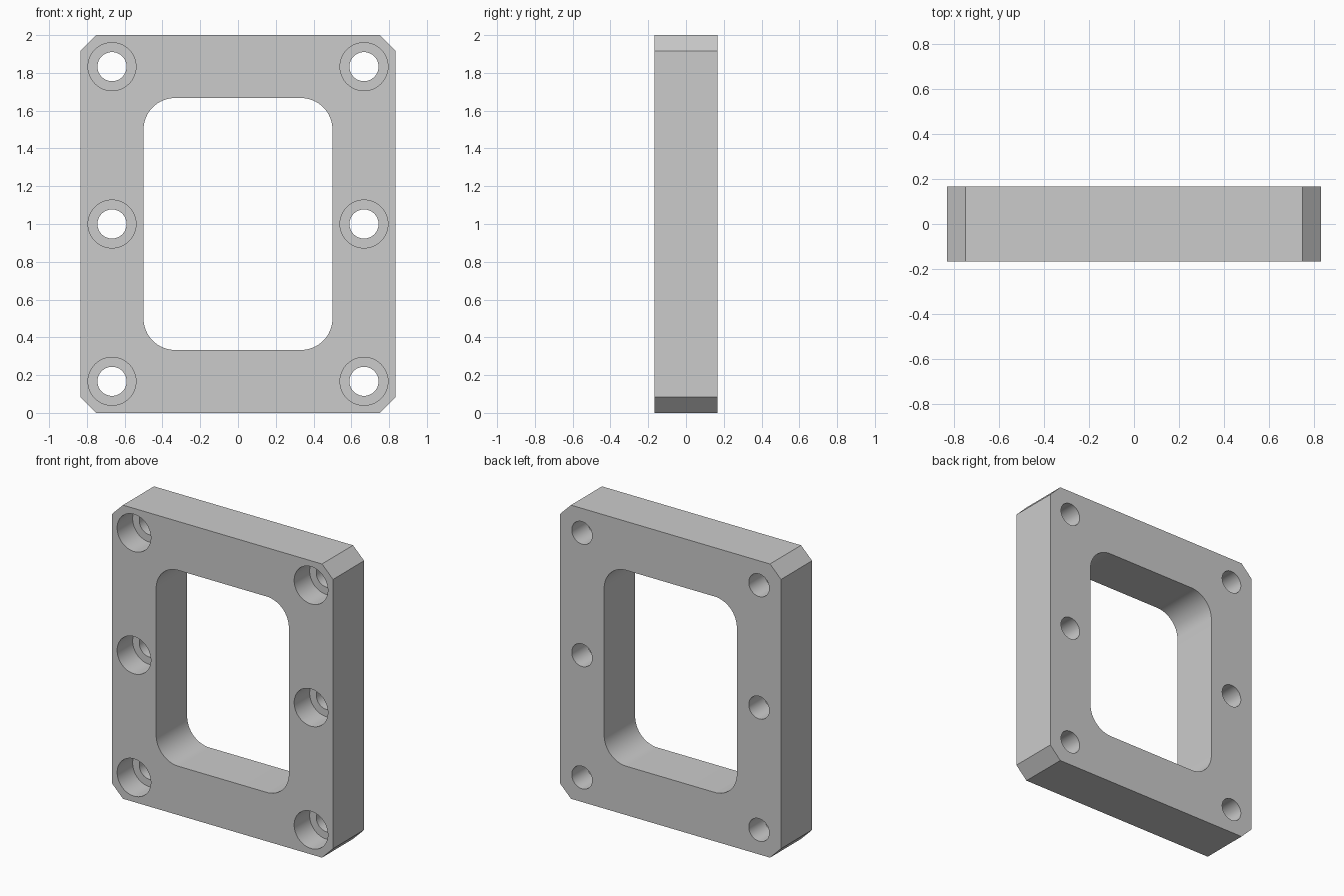
import bpy, bmesh
from math import cos, sin, pi, radians

if "Cube" in bpy.data.objects:
    bpy.data.objects.remove(bpy.data.objects["Cube"])

HALF_W, HEIGHT, HALF_T = 0.833, 2.0, 0.167
CHAMFER = 0.083


def prism(name, points, y0, y1):
    """Extrude an (x, z) outline from y0 to y1."""
    bm = bmesh.new()
    face = bm.faces.new([bm.verts.new((x, y0, z)) for x, z in points])
    ext = bmesh.ops.extrude_face_region(bm, geom=[face])
    verts = [g for g in ext["geom"] if isinstance(g, bmesh.types.BMVert)]
    bmesh.ops.translate(bm, verts=verts, vec=(0, y1 - y0, 0))
    bmesh.ops.recalc_face_normals(bm, faces=bm.faces)
    mesh = bpy.data.meshes.new(name)
    bm.to_mesh(mesh)
    bm.free()
    obj = bpy.data.objects.new(name, mesh)
    bpy.context.collection.objects.link(obj)
    return obj


def circle(cx, cz, r, n=64):
    return [(cx + r * cos(2 * pi * i / n), cz + r * sin(2 * pi * i / n)) for i in range(n)]


def rounded_rect(hw, z0, z1, r, n=16):
    centres = [(hw - r, z1 - r), (r - hw, z1 - r), (r - hw, z0 + r), (hw - r, z0 + r)]
    return [(cx + r * cos(pi / 2 * (q + i / n)), cz + r * sin(pi / 2 * (q + i / n)))
            for q, (cx, cz) in enumerate(centres) for i in range(n + 1)]


def cut(target, cutter):
    cutter.hide_render = True
    mod = target.modifiers.new("cut", 'BOOLEAN')
    mod.operation, mod.solver, mod.object = 'DIFFERENCE', 'EXACT', cutter
    bpy.context.view_layer.objects.active = target
    bpy.ops.object.modifier_apply(modifier=mod.name)
    bpy.data.objects.remove(cutter)


# Plate with chamfered corners
w, c, h = HALF_W, CHAMFER, HEIGHT
plate = prism("frame_plate", [(w - c, 0), (w, c), (w, h - c), (w - c, h),
                              (c - w, h), (-w, h - c), (-w, c), (c - w, 0)], -HALF_T, HALF_T)

# Central window
cut(plate, prism("window_cutter", rounded_rect(0.5, 0.333, 1.667, 0.167), -0.3, 0.3))

# Counterbored screw holes, wide half on the front
for x in (-0.667, 0.667):
    for z in (0.167, 1.0, 1.833):
        cut(plate, prism("counterbore_cutter", circle(x, z, 0.127), -0.3, 0.0))
        cut(plate, prism("hole_cutter", circle(x, z, 0.077), -0.3, 0.3))

# Smooth the round walls, keep edges sharp
bpy.ops.object.select_all(action='DESELECT')
plate.select_set(True)
bpy.context.view_layer.objects.active = plate
bpy.ops.object.shade_smooth_by_angle(angle=radians(30))
